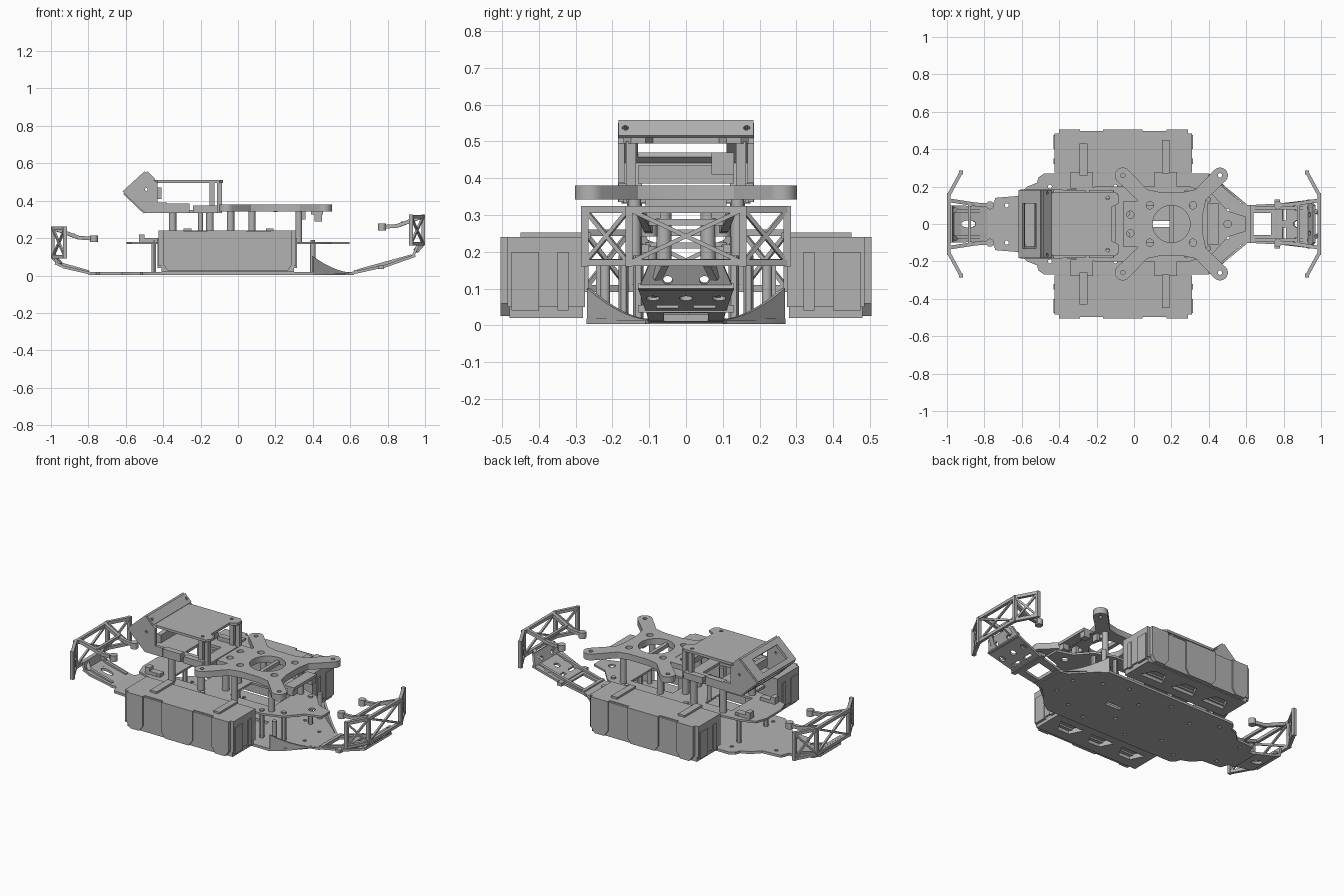
import bpy, bmesh
from math import pi, cos, sin, radians
from mathutils import Vector, Matrix

if "Cube" in bpy.data.objects:
    bpy.data.objects.remove(bpy.data.objects["Cube"])

grey = bpy.data.materials.new("neutral grey")
grey.use_nodes = True
COLOUR = (0.45, 0.45, 0.45, 1)
grey.diffuse_color = COLOUR
grey.node_tree.nodes["Principled BSDF"].inputs["Base Color"].default_value = COLOUR
parts = []


def add(name, mesh, matrix=Matrix()):
    ob = bpy.data.objects.new(name, mesh)
    ob.matrix_world = matrix
    mesh.materials.clear()
    mesh.materials.append(grey)
    bpy.context.collection.objects.link(ob)
    parts.append(ob)
    return ob


def box(name, x, y, z):
    """Block from its (low, high) extents on each axis."""
    bm = bmesh.new()
    bmesh.ops.create_cube(bm, size=1)
    for v in bm.verts:
        v.co = [(a + b) / 2 + c * (b - a) for (a, b), c in zip((x, y, z), v.co)]
    me = bpy.data.meshes.new(name)
    bm.to_mesh(me)
    bm.free()
    return add(name, me)


def rod(name, p, q, r, sides=20):
    """Bar between two points; four sides gives a square strut."""
    p, q = Vector(p), Vector(q)
    d = q - p
    bm = bmesh.new()
    turn = Matrix.Rotation(pi / 4 if sides == 4 else 0, 4, 'Z')
    bmesh.ops.create_cone(bm, cap_ends=True, segments=sides, radius1=r,
                          radius2=r, depth=d.length, matrix=turn)
    me = bpy.data.meshes.new(name)
    bm.to_mesh(me)
    bm.free()
    rot = d.to_track_quat('Z', 'Y').to_matrix().to_4x4()
    return add(name, me, Matrix.Translation((p + q) / 2) @ rot)


def circle(x, y, r, n=20, sx=1, sy=1):
    return [(x + sx * r * cos(2 * pi * i / n), y + sy * r * sin(2 * pi * i / n)) for i in range(n)]


def rect(x0, x1, y0, y1):
    return [(x0, y0), (x1, y0), (x1, y1), (x0, y1)]


def mirrored(pts):
    """Close a half outline (+y side) over the x axis."""
    return pts + [(x, -y) for x, y in reversed(pts)]


def plate(name, outline, holes, z0, z1, matrix=Matrix()):
    """Flat sheet with holes, extruded from z0 to z1."""
    cu = bpy.data.curves.new(name, 'CURVE')
    cu.dimensions = '2D'
    cu.fill_mode = 'BOTH'
    cu.extrude = (z1 - z0) / 2
    for ring in [outline] + holes:
        sp = cu.splines.new('POLY')
        sp.points.add(len(ring) - 1)
        for p, c in zip(sp.points, ring):
            p.co = (c[0], c[1], 0, 1)
        sp.use_cyclic_u = True
    tmp = bpy.data.objects.new(name, cu)
    bpy.context.collection.objects.link(tmp)
    deps = bpy.context.evaluated_depsgraph_get()
    me = bpy.data.meshes.new_from_object(tmp.evaluated_get(deps))
    bpy.data.objects.remove(tmp)
    bm = bmesh.new()
    bm.from_mesh(me)
    bmesh.ops.remove_doubles(bm, verts=bm.verts, dist=1e-5)
    bmesh.ops.recalc_face_normals(bm, faces=bm.faces)
    bm.to_mesh(me)
    bm.free()
    return add(name, me, matrix @ Matrix.Translation((0, 0, (z0 + z1) / 2)))


def frame(origin, xdir, ydir):
    x, y = Vector(xdir).normalized(), Vector(ydir).normalized()
    m = Matrix((x, y, x.cross(y))).transposed().to_4x4()
    return Matrix.Translation(origin) @ m


# Base plate
base = mirrored([(-.8, .09), (-.76, .09), (-.74, .14), (-.62, .15), (-.57, .2), (-.52, .22),
                 (-.51, .25), (-.48, .27), (.4, .27), (.46, .23), (.57, .11), (.62, .1)])
holes = [circle(x, y * s, .011, 10) for s in (1, -1)
         for x, y in ((-.68, .1), (-.45, .2), (-.3, .12), (-.1, .2), (.05, .1), (.2, .2), (.35, .15), (.5, .07))]
plate("base_plate", base, holes + [rect(.1, .2, -.015, .015)], .003, .018)

# Upper deck and its standoffs
deck = mirrored([(-.595, .07), (-.57, .14), (-.48, .17), (-.2, .2), (.3, .2), (.42, .16), (.5, .07), (.595, .04)])
plate("upper_deck", deck, [rect(-.38, -.2, -.1, .1), rect(.02, .3, -.1, .1),
                           circle(.5, 0, .02)], .168, .18)
for s in (1, -1):
    for x, y in ((-.45, .13), (-.12, .17), (.28, .17), (.4, .13)):
        rod("deck_standoff", (x, y * s, .015), (x, y * s, .19), .014, 6)
    rod("corner_post", (.4, .22 * s, .015), (.4, .22 * s, .17), .014)
    box("deck_block", (-.53, -.43), (s * .12 - .02, s * .12 + .02), (.18, .2))
    box("deck_lug", (-.53, -.5), (s * .12 - .02, s * .12 + .02), (.2, .22))
    # Curved guard along the tapered edge
    edge = frame((.4, .265 * s, .012), (.2, -.165 * s, 0), (0, 0, 1))
    arc = [(.26 * t / 8, .085 * (1 - t / 8) ** 1.7 + .004) for t in range(9)]
    plate("edge_guard", [(0, 0)] + arc + [(.26, 0)], [], -.006, .006, edge)

# Side boxes with ribs and pockets underneath
for s in (1, -1):
    def ys(a, b):
        return tuple(sorted((a * s, b * s)))
    slots = []
    for x in (-.28, -.06, .16):
        slots.append([(x - .08, s * .34), (x + .08, s * .34), (x + .04, s * .42), (x - .04, s * .42)])
    plate("side_box_floor", rect(-.41, .3, *ys(.28, .48)), slots, .02, .05)
    box("side_box", (-.425, .31), ys(.275, .485), (.05, .24))
    box("box_step", (-.43, .315), ys(.32, .35), (.04, .2))
    box("box_step", (-.43, .315), ys(.4, .475), (.04, .2))
    face = frame((0, .48 * s, 0), (1, 0, 0), (0, 0, 1))
    for x0, x1 in ((-.4, -.29), (-.165, .045), (.175, .29)):
        pad = [(x0, .24), (x0, .06), (x0 + .025, .025), (x1 - .025, .025), (x1, .06), (x1, .24)]
        out = (-.025, .004) if s > 0 else (-.004, .025)
        plate("box_face_pad", pad, [], *out, face)
    box("box_face_rim", (-.35, .25), ys(.48, .497), (.025, .235))
    for x in (-.27, .17):
        plate("box_rib", rect(x - .022, x + .022, *ys(.26, .43))
              if x < 0 else rect(x - .02, x + .02, *ys(.27, .45)), [], .235, .252)
    for x in (-.28, .17):
        box("box_hanger", (x - .06, x + .06), ys(.19, .28), (.165, .18))
        box("hanger_tab", (x - .04, x + .04), ys(.225, .245), (.018, .18))

# Cross shaped mounting plate
lobe = [(.26 + .042 * cos(a), .26 + .042 * sin(a)) for a in (radians(-45 + 18 * i) for i in range(11))]
quad = [(.17, .06), (.185, .13)] + lobe + [(.13, .185), (.06, .17)]
cross = []
for sx, sy in ((1, 1), (-1, 1), (-1, -1), (1, -1)):
    ring = [(.2 + x * sx, y * sy) for x, y in quad]
    cross += ring if sx * sy > 0 else ring[::-1]
cuts = [circle(.2, 0, .1, 32)]
for sx in (1, -1):
    for sy in (1, -1):
        cuts += [circle(.2 + .26 * sx, .26 * sy, .012, 12), circle(.2 + .115 * sx, .1 * sy, .02, 14)]
        rod("mount_post", (.2 + .125 * sx, .14 * sy, .18), (.2 + .125 * sx, .14 * sy, .345), .018)
plate("cross_mount", cross, cuts, .342, .38)
plate("cross_mount_ledge", rect(-.06, .06, -.12, .12), [circle(-.02, .05 * s, .02, 12) for s in (1, -1)], .345, .378)
rod("mount_bridge", (.2, -.1, .35), (.2, .1, .35), .016, 4)
box("hanging_bracket", (.39, .455), (-.11, .11), (.325, .342))
for s in (1, -1):
    box("bracket_leg", (.34, .36), (.09 * s - .02, .09 * s + .02), (.3, .342))
    box("bracket_lip", (.41, .45), (.09 * s - .02, .09 * s + .02), (.29, .325))
    rod("mount_pillar", (-.04, .06 * s, .18), (-.04, .06 * s, .345), .02)

# Sensor head: tray, roof, columns and tilted window frame
plate("head_tray", rect(-.48, -.1, -.17, .17), [rect(-.3, -.17, -.08, .08)], .333, .35)
roof = mirrored([(-.45, .155), (-.43, .17), (-.1, .17), (-.08, .15), (-.08, .11), (-.12, .09), (-.12, .04)])
plate("head_roof", roof, [circle(-.14, .14 * s, .01, 10) for s in (1, -1)], .495, .51)
cheek = [(-.61, .44), (-.49, .55), (-.45, .51), (-.43, .495), (-.43, .39), (-.38, .39), (-.38, .335), (-.5, .335)]
for s in (1, -1):
    plate("head_cheek", cheek, [circle(-.49, .46, .008, 8)], -.009, .009,
          frame((0, .176 * s, 0), (1, 0, 0), (0, 0, 1)))
    box("tray_wall", (-.38, -.26), (.165 * s - .018, .165 * s + .018), (.335, .385))
    box("tray_wall_low", (-.24, -.11), (.165 * s - .018, .165 * s + .018), (.335, .375))
    for x in (-.14, -.1):
        rod("head_column", (x, .15 * s, .335), (x, .15 * s, .5), .019, 4)
    for x in (-.35, -.15):
        rod("head_leg", (x, .14 * s, .18), (x, .14 * s, .335), .02)
    rod("rear_leg", (-.2, .06 * s, .18), (-.2, .06 * s, .335), .013)
tilt = frame((-.55, 0, .495), (0, 1, 0), (.12, 0, .11))
plate("window_frame", rect(-.183, .183, -.08, .08), [rect(-.13, .11, -.05, .045)], -.012, .004, tilt)
box("head_floor_lip", (-.5, -.44), (-.17, .17), (.335, .35))
low = frame((-.555, 0, .388), (0, 1, 0), (-.11, 0, .105))
plate("lower_panel", rect(-.175, .175, -.076, .076), [rect(-.12, .12, -.035, .045)], -.006, .006, low)
cap = frame((-.47, 0, .53), (0, 1, 0), (.04, 0, -.04))
plate("cap_strip", rect(-.183, .183, -.03, .03), [circle(y, 0, .009, 10) for y in (-.165, .165)], -.01, .004, cap)
box("camera_block", (-.47, -.41), (.07, .13), (.41, .47))
box("head_cross_bar", (-.46, -.43), (-.13, .13), (.385, .435))


# Skid ramps and truss bumpers at both ends
def ramp(name, s, x0, z0, x1, z1, w0, w1, holes):
    m = frame((x0 * s, 0, z0), ((x1 - x0) * s, 0, z1 - z0), (0, s, 0))
    n = Vector((x1 - x0, z1 - z0)).length
    plate(name, [(0, -w0), (n, -w1), (n, w1), (0, w0)], holes, 0, .014, m)


ramp("right_ramp_low", 1, .6, .003, .79, .045, .1, .11, [rect(.04, .14, -.06, .06)])
ramp("right_ramp_high", 1, .78, .04, .95, .1, .11, .13,
     [circle(.1, y, .018, 14) for y in (-.09, 0, .09)] + [rect(.02, .04, y - .03, y + .03) for y in (-.05, .05)])
ramp("right_nose", 1, .94, .095, .97, .165, .13, .1, [circle(.03, y, .013, 12) for y in (-.05, .05)])
ramp("left_ramp_low", -1, .78, .003, .94, .04, .09, .1, [circle(.11, 0, .04, 16, 1, .5)])
ramp("left_ramp_high", -1, .93, .038, .98, .06, .1, .1, [])
ramp("left_nose", -1, .975, .055, .985, .11, .1, .1, [])
for y in (-.085, .085):
    rod("ramp_rib", (.64, y, .025), (.93, y, .105), .012, 4)
    rod("ramp_rib", (-.8, y * .8, .02), (-.96, y * .8, .065), .012, 4)
box("ramp_frame_bar", (.62, .64), (-.1, .1), (.01, .03))
box("ramp_frame_bar", (.75, .78), (-.13, .13), (.035, .055))


def bumper(side, s, z0, z1):
    corners = [(.925 * s, -.275), (.99 * s, -.155), (.99 * s, .155), (.925 * s, .275)]
    for a, b in zip(corners, corners[1:]):
        for h, k, r in ((z0, z0, .013), (z1, z1, .013), (z0, z1, .008), (z1, z0, .008)):
            rod(side + "_bumper_strut", (*a, h), (*b, k), r, 4)
    for c in corners:
        rod(side + "_bumper_upright", (*c, z0 - .01), (*c, z1 + .01), .014, 4)
    for t in (1, -1):
        y = .105 * t
        knee, tip = (.85 * s, y, z1 - .05), (.77 * s, y * .95, z1 - .055)
        rod(side + "_bumper_arm", (.985 * s, y * 1.2, z1), knee, .014, 4)
        rod(side + "_arm_end", knee, tip, .014, 4)
        rod(side + "_arm_pad", (tip[0], tip[1], tip[2] - .018), (tip[0], tip[1], tip[2] + .018), .022, 12)
        rod(side + "_bumper_stay", (.985 * s, .06 * t, z0), (.95 * s, .08 * t, z0 - .04), .016, 4)
    rod(side + "_arm_tie", (.88 * s, -.11, z1 - .035), (.88 * s, .11, z1 - .035), .012, 4)


bumper("right", 1, .17, .315)
bumper("left", -1, .1, .252)

bpy.ops.object.select_all(action='DESELECT')
for ob in parts:
    ob.select_set(True)
bpy.context.view_layer.objects.active = parts[0]
bpy.ops.object.shade_smooth_by_angle(angle=radians(30))
